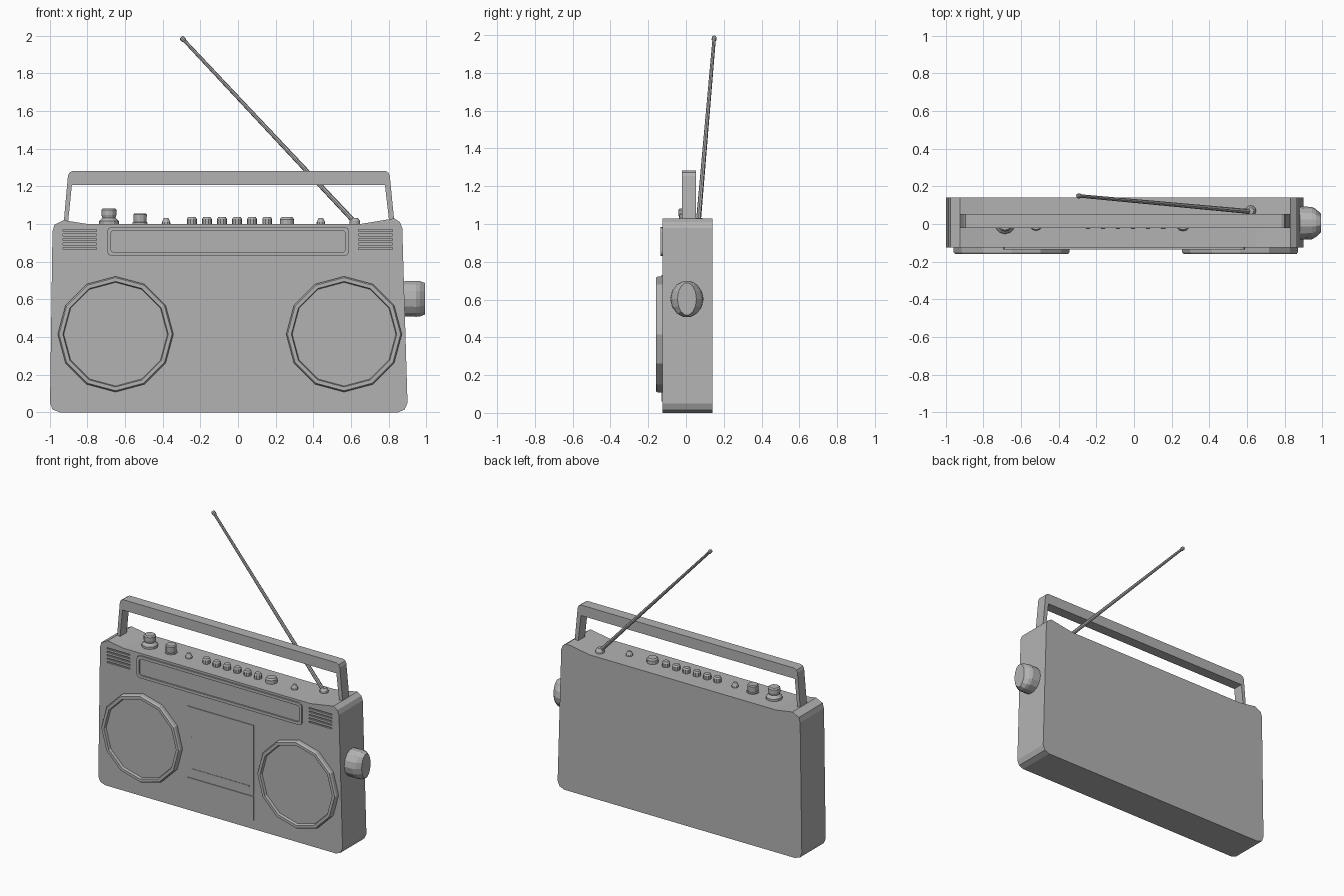
import bpy, bmesh, math
from mathutils import Vector

old = bpy.data.objects.get("Cube")
if old:
    bpy.data.objects.remove(old, do_unlink=True)

grey = bpy.data.materials.new("plain grey")
grey.use_nodes = True
grey.diffuse_color = (0.45, 0.45, 0.45, 1)
grey.node_tree.nodes["Principled BSDF"].inputs["Base Color"].default_value = grey.diffuse_color


def finish(name, bm):
    bmesh.ops.recalc_face_normals(bm, faces=bm.faces)
    mesh = bpy.data.meshes.new(name)
    bm.to_mesh(mesh)
    bm.free()
    mesh.materials.append(grey)
    obj = bpy.data.objects.new(name, mesh)
    bpy.context.collection.objects.link(obj)
    return obj


def loft(name, rings, closed=False):
    """Skin a stack of equal rings; cap the ends, or join last to first."""
    bm = bmesh.new()
    loops = [[bm.verts.new(p) for p in ring] for ring in rings]
    n = len(loops[0])
    pairs = list(zip(loops, loops[1:] + loops[:1] if closed else loops[1:]))
    for a, b in pairs:
        for i in range(n):
            j = (i + 1) % n
            bm.faces.new((a[i], a[j], b[j], b[i]))
    if not closed:
        bm.faces.new(loops[0])
        bm.faces.new(loops[-1])
    return finish(name, bm)


def at_y(profile, y):
    return [(x, y, z) for x, z in profile]


def slab(name, profile, y0, y1):
    return loft(name, [at_y(profile, y0), at_y(profile, y1)])


def frame(name, outer, inner, y0, y1):
    return loft(name, [at_y(outer, y0), at_y(outer, y1), at_y(inner, y1), at_y(inner, y0)], True)


def rounded(x0, x1, z0, z1, c):
    """Rectangle with two-step rounded corners."""
    pts = []
    for cx, cz, start in ((x1 - c, z1 - c, 0), (x0 + c, z1 - c, 90),
                          (x0 + c, z0 + c, 180), (x1 - c, z0 + c, 270)):
        for step in (0, 45, 90):
            a = math.radians(start + step)
            pts.append((cx + c * math.cos(a), cz + c * math.sin(a)))
    return pts


def circle(r, n=12):
    return [(r * math.cos(math.tau * i / n), r * math.sin(math.tau * i / n)) for i in range(n)]


def turned(name, x, y, steps, n=12):
    """Upright turned part from (radius, height) steps."""
    return loft(name, [[(x + u, y + v, z) for u, v in circle(r, n)] for r, z in steps])


# Body: side profile with raised shoulders
FRONT = -0.125
body = slab("body", [
    (-0.945, 0), (0.85, 0), (0.885, 0.015), (0.9, 0.05), (0.872, 0.98), (0.86, 1.01),
    (0.83, 1.03), (0.65, 1.0), (-0.8, 1.0), (-0.925, 1.02), (-0.975, 0.995),
    (-0.985, 0.96), (-0.998, 0.05), (-0.985, 0.015)], FRONT, 0.14)

# Grooves cut in the front: vent slits and door outline
cutters = bmesh.new()


def groove(x0, x1, z0, z1):
    verts = bmesh.ops.create_cube(cutters, size=1)["verts"]
    for v in verts:
        v.co = ((x0 + x1) / 2 + v.co.x * (x1 - x0), FRONT + v.co.y * 0.02,
                (z0 + z1) / 2 + v.co.z * (z1 - z0))


for left in (-0.93, 0.64):
    for row in range(5):
        z = 0.865 + row * 0.024
        groove(left, left + 0.18, z, z + 0.009)
cutter = finish("groove_cutter", cutters)
cutter.hide_render = True
mod = body.modifiers.new("grooves", "BOOLEAN")
mod.operation, mod.solver, mod.object = "DIFFERENCE", "EXACT", cutter
bpy.context.view_layer.objects.active = body
bpy.ops.object.modifier_apply(modifier=mod.name)
bpy.data.objects.remove(cutter, do_unlink=True)

# Speakers: raised rim around a shallow dish
for side, cx in (("right", -0.65), ("left", 0.563)):
    rings = [[(cx + u, y, 0.415 + v) for u, v in circle(r)]
             for r, y in ((0.307, FRONT + 0.01), (0.307, -0.15), (0.3, -0.16),
                          (0.28, -0.16), (0.275, -0.142))]
    loft(side + "_speaker", rings)

# Tuning dial frame
frame("dial_frame", rounded(-0.695, 0.59, 0.83, 0.985, 0.025),
      rounded(-0.675, 0.57, 0.85, 0.965, 0.015), FRONT + 0.005, -0.135)


# Cassette door panels and trim
def plate(name, x0, x1, z0, z1, thick):
    slab(name, [(x0, z0), (x1, z0), (x1, z1), (x0, z1)], FRONT, FRONT - thick)


plate("cassette_door", -0.305, 0.21, 0.236, 0.73, 0.005)
plate("lower_panel", -0.305, 0.21, 0.06, 0.23, 0.005)
plate("door_trim", -0.27, 0.18, 0.29, 0.3, 0.008)
plate("door_catch", -0.268, -0.258, 0.42, 0.52, 0.008)

# Carrying handle
handle_outline = [(-0.925, 1.01), (-0.903, 1.255), (-0.895, 1.273), (-0.878, 1.282),
                  (0.782, 1.282), (0.798, 1.273), (0.806, 1.255), (0.83, 1.01),
                  (0.803, 1.01), (0.78, 1.208), (-0.882, 1.208), (-0.902, 1.01)]
slab("handle", handle_outline, -0.022, 0.052)

# Controls along the top
BASE = 0.99
for i in range(6):
    turned("push_button", -0.245 + i * 0.08, 0,
           [(0.026, BASE), (0.026, 1.027), (0.02, 1.036)], 10)
turned("wide_button", 0.26, 0, [(0.038, BASE), (0.038, 1.025), (0.03, 1.036)])
for x in (-0.382, 0.44):
    turned("small_switch", x, 0, [(0.024, BASE), (0.022, 1.01), (0.012, 1.031)], 10)
turned("medium_knob", -0.52, 0,
       [(0.04, BASE), (0.04, 1.008), (0.034, 1.01), (0.036, 1.05), (0.03, 1.057)])
turned("large_knob", -0.685, 0,
       [(0.053, BASE), (0.053, 1.015), (0.035, 1.033), (0.04, 1.048), (0.04, 1.075), (0.032, 1.083)])

# Side knob, its end pinched to an oval
loft("side_knob", [[(x, 0.005 + ry * u, 0.603 + rz * v) for u, v in circle(1, 14)]
                   for x, ry, rz in ((0.875, 0.088, 0.095), (0.945, 0.086, 0.098),
                                     (0.965, 0.075, 0.097), (0.992, 0.05, 0.086))])

# Aerial: pivot, tapering rod and tip
turned("aerial_pivot", 0.62, 0.07, [(0.028, BASE), (0.028, 1.015), (0.017, 1.032)])
foot, tip = Vector((0.615, 0.066, 1.015)), Vector((-0.3, 0.15, 1.99))
axis = tip - foot
turn = axis.to_track_quat("Z", "Y")
steps = ((0.013, 0), (0.009, 0.98), (0.013, 0.985), (0.013, 0.997), (0.008, 1.002))
loft("aerial", [[foot + axis * t + turn @ Vector((u, v, 0)) for u, v in circle(r, 8)]
                for r, t in steps])
